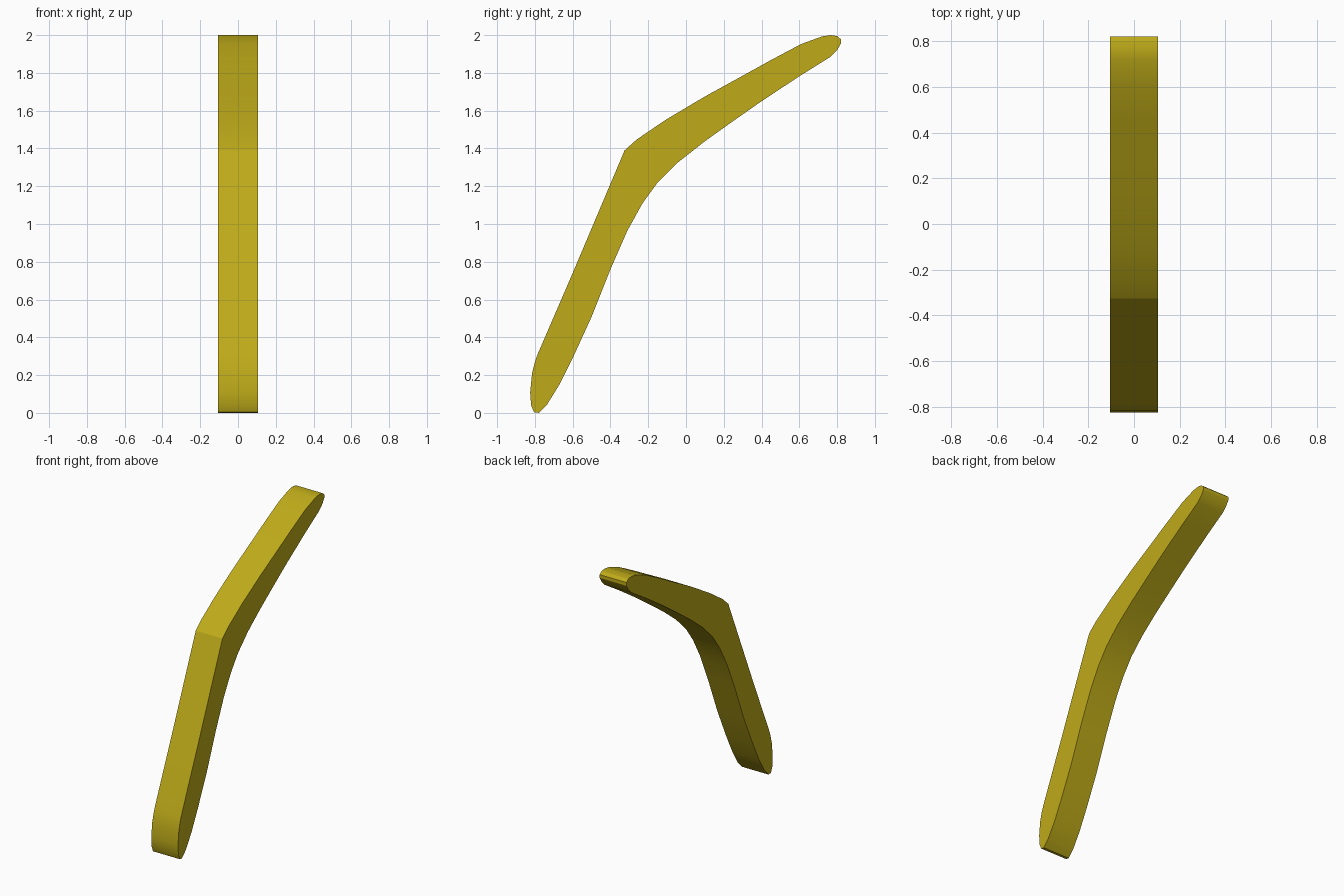
import bpy
import bmesh
from math import radians
from mathutils import Vector

if "Cube" in bpy.data.objects:
    bpy.data.objects.remove(bpy.data.objects["Cube"])

HALF_WIDTH = 0.105

# Side outline (y, z), clockwise from the sharp outer elbow
outline = [
    # outer edge of the upper arm
    (-0.325, 1.39), (-0.26, 1.448), (-0.11, 1.55), (0.10, 1.675),
    (0.30, 1.785), (0.45, 1.868), (0.61, 1.953), (0.72, 1.993),
    # rounded upper tip
    (0.765, 2.0), (0.80, 1.995), (0.82, 1.978), (0.82, 1.955),
    (0.80, 1.92), (0.765, 1.885),
    # inner edge, round the soft inner bend
    (0.60, 1.782), (0.40, 1.65), (0.25, 1.545), (0.10, 1.438),
    (-0.04, 1.328), (-0.15, 1.22), (-0.23, 1.11), (-0.31, 0.965),
    (-0.40, 0.76), (-0.50, 0.508), (-0.60, 0.29), (-0.67, 0.15),
    (-0.735, 0.045),
    # rounded lower tip
    (-0.78, 0.0), (-0.805, 0.004), (-0.82, 0.04), (-0.825, 0.11),
    (-0.815, 0.21), (-0.80, 0.27),
    # straight outer edge of the lower arm
    (-0.785, 0.312), (-0.60, 0.74),
]

# Extrude the outline across x
bm = bmesh.new()
face = bm.faces.new([bm.verts.new((-HALF_WIDTH, y, z)) for y, z in outline])
extruded = bmesh.ops.extrude_face_region(bm, geom=[face])["geom"]
moved = [v for v in extruded if isinstance(v, bmesh.types.BMVert)]
bmesh.ops.translate(bm, verts=moved, vec=Vector((2 * HALF_WIDTH, 0, 0)))

# Close the starting side if the extrusion removed it
open_edges = [e for e in bm.edges if e.is_boundary]
if open_edges:
    bmesh.ops.holes_fill(bm, edges=open_edges, sides=0)
bmesh.ops.recalc_face_normals(bm, faces=bm.faces)

mesh = bpy.data.meshes.new("boomerang")
bm.to_mesh(mesh)
bm.free()
boomerang = bpy.data.objects.new("boomerang", mesh)
bpy.context.collection.objects.link(boomerang)

# Mustard yellow finish
yellow = bpy.data.materials.new("mustard_yellow")
yellow.diffuse_color = (0.52, 0.41, 0.01, 1)
yellow.use_nodes = True
yellow.node_tree.nodes["Principled BSDF"].inputs["Base Color"].default_value = yellow.diffuse_color
mesh.materials.append(yellow)

# Smooth rim, crisp side edges and elbow
bpy.context.view_layer.objects.active = boomerang
boomerang.select_set(True)
bpy.ops.object.shade_smooth_by_angle(angle=radians(24))
for edge in mesh.edges:
    ends = [mesh.vertices[i].co for i in edge.vertices]
    if all((c.yz - Vector(outline[0])).length < 0.001 for c in ends):
        edge.use_edge_sharp = True
